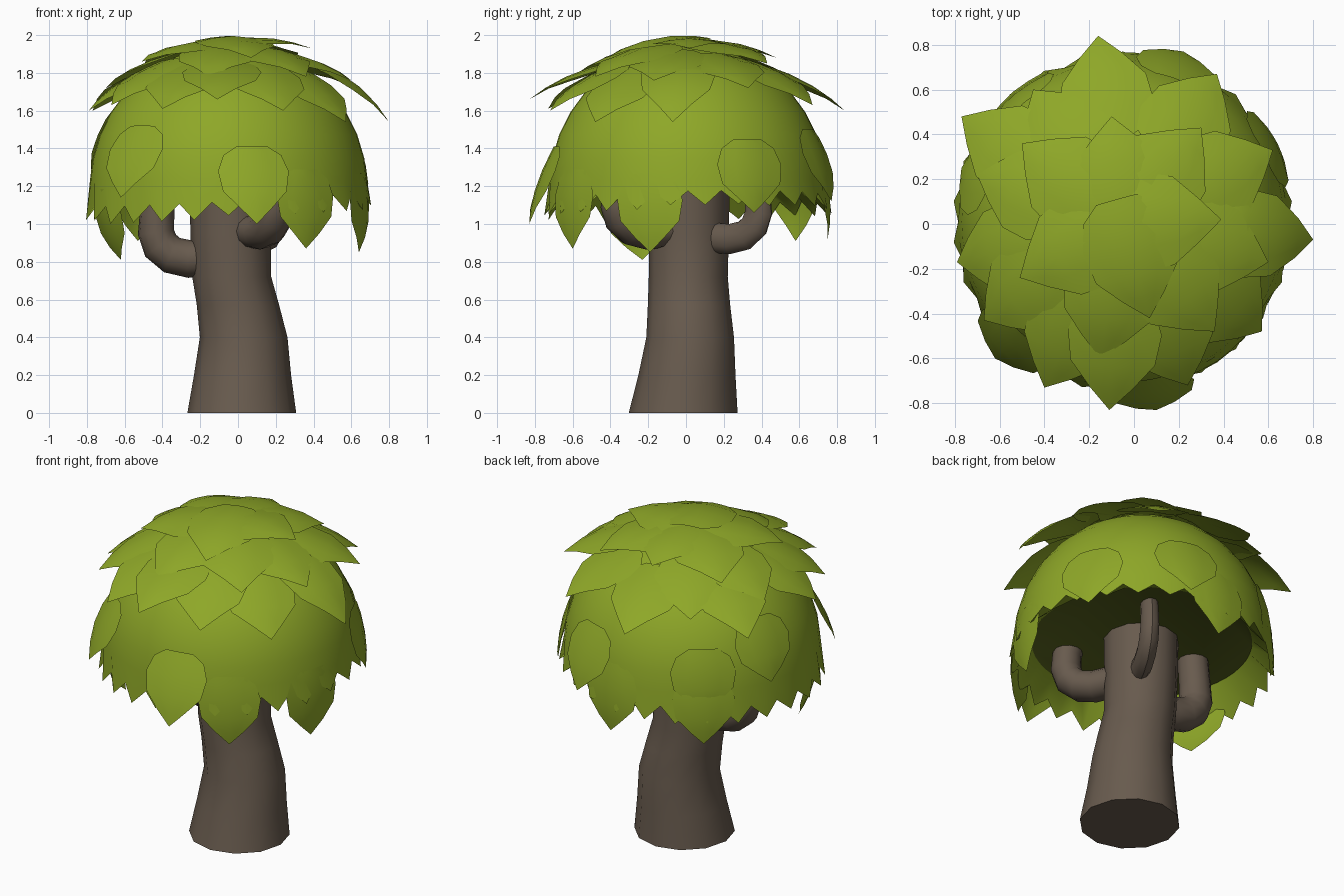
import bpy, bmesh, math, random
from mathutils import Vector

if "Cube" in bpy.data.objects:
    bpy.data.objects.remove(bpy.data.objects["Cube"])
random.seed(4)


def material(name, rgb):
    m = bpy.data.materials.new(name)
    m.diffuse_color = (*rgb, 1)
    m.use_nodes = True
    m.node_tree.nodes["Principled BSDF"].inputs["Base Color"].default_value = m.diffuse_color
    return m


GREEN = material("leaf green", (0.272, 0.388, 0.021))
DARK = material("dark green", (0.09, 0.115, 0.012))
BARK = material("bark brown", (0.138, 0.104, 0.076))


def finish(bm, name, mat, angle=40, recalc=True):
    if recalc:
        bmesh.ops.recalc_face_normals(bm, faces=bm.faces)
    me = bpy.data.meshes.new(name)
    bm.to_mesh(me)
    bm.free()
    ob = bpy.data.objects.new(name, me)
    me.materials.append(mat)
    bpy.context.collection.objects.link(ob)
    bpy.ops.object.select_all(action='DESELECT')
    ob.select_set(True)
    bpy.context.view_layer.objects.active = ob
    bpy.ops.object.shade_smooth_by_angle(angle=math.radians(angle))
    return ob


def bridge(bm, a, b):
    n = len(a)
    for i in range(n):
        bm.faces.new((a[i], a[(i + 1) % n], b[(i + 1) % n], b[i]))


def tube(name, pts, radii, side, squash=1.0, upright=False, sides=12):
    """Closed tube through pts; side is the horizontal axis of each ring."""
    bm = bmesh.new()
    pts = [Vector(p) for p in pts]
    rings = []
    for i, (p, r) in enumerate(zip(pts, radii)):
        t = pts[min(i + 1, len(pts) - 1)] - pts[max(i - 1, 0)]
        t = Vector((0, 0, 1)) if upright else t.normalized()
        other = t.cross(side).normalized()
        rings.append([bm.verts.new(p + r * (squash * math.cos(a) * side + math.sin(a) * other))
                      for a in (2 * math.pi * k / sides for k in range(sides))])
    for a, b in zip(rings, rings[1:]):
        bridge(bm, a, b)
    bm.faces.new(rings[0])
    bm.faces.new(rings[-1])
    return finish(bm, name, BARK)


# Trunk with a gentle S bend
tube("trunk",
     [(0.02, -0.015, 0), (0.024, 0.005, 0.2), (0.03, 0.022, 0.4), (0.0, 0.016, 0.57),
      (-0.033, 0.012, 0.72), (-0.04, 0.015, 0.95), (-0.04, 0.015, 1.24)],
     [0.288, 0.257, 0.232, 0.218, 0.209, 0.212, 0.217], Vector((1, 0, 0)), upright=True)


# Elbow branches
def branch(name, az, reach, z, r, squash=1.0):
    az = math.radians(az)
    out, side = Vector((math.cos(az), math.sin(az), 0)), Vector((-math.sin(az), math.cos(az), 0))
    path = [(reach - 0.31, 0.01), (reach - 0.17, 0), (reach - 0.08, 0.02), (reach - 0.02, 0.07),
            (reach + 0.005, 0.14), (reach, 0.23), (reach - 0.015, 1.24 - z)]
    tube(name, [out * d + Vector((0, 0, z + h)) for d, h in path],
         [r, r, r, r, r * 0.97, r * 0.92, r * 0.88], side, squash)


branch("left_branch", 176, 0.43, 0.815, 0.10)
branch("back_branch", 62, 0.43, 0.92, 0.08, 0.7)
branch("front_branch", -61, 0.41, 0.955, 0.09, 1.1)

# Canopy dome with toothed rim and flat dark underside
C, R, H = Vector((-0.05, 0.01, 1.19)), 0.735, 0.755


def dome(az, el, rho=1.0):
    return C + rho * Vector((R * math.cos(el) * math.cos(az), R * math.cos(el) * math.sin(az), H * math.sin(el)))


N = 52
bm = bmesh.new()
rings = []
for deg in (82, 72, 62, 52, 42, 32, 22, 12, 3):
    rings.append([bm.verts.new(dome(2 * math.pi * k / N, math.radians(deg))) for k in range(N)])
rim, inner = [], []
for k in range(N):
    a = 2 * math.pi * k / N
    tip = k % 2
    z = (1.065 - random.uniform(0, 0.025) if tip else 1.135) + 0.04 * math.cos(a) + 0.015 * math.sin(a)
    r = R + (0.025 if tip else 0.0)
    rim.append(bm.verts.new((C.x + r * math.cos(a), C.y + r * math.sin(a), z)))
    inner.append(bm.verts.new((C.x + 0.63 * math.cos(a), C.y + 0.63 * math.sin(a), 1.21)))
rings += [rim, inner]
for a, b in zip(rings, rings[1:]):
    bridge(bm, a, b)
bm.faces.new(rings[0])
bm.faces.new(inner).material_index = 1
canopy = finish(bm, "canopy_dome", GREEN, 50)
canopy.data.materials.append(DARK)


# Leaves: curved pointed sheets laid over the dome, given by their tip
def leaf(bm, tip, length=0.5, width=0.2, base=1.02, bulge=1.2):
    d = Vector(tip) - C
    az = math.atan2(d.y, d.x)
    q, h = math.hypot(d.x, d.y) / R, d.z / H
    el, rho = math.atan2(h, q), math.hypot(q, h)
    side = Vector((-math.sin(az), math.cos(az), 0))
    rows = []
    for t, w in ((0, 0.45), (0.12, 0.82), (0.35, 1), (0.62, 0.9), (0.82, 0.45)):
        e = el + (1 - t) * length / 0.75
        rh = base + (rho - base) * t ** bulge
        p, n = dome(az, e, rh), (dome(az, e) - C).normalized()
        row = []
        for s in (-1, -0.5, 0, 0.5, 1):
            x = s * w * width
            row.append(bm.verts.new(p + side * x - n * (x * x * 0.6 + abs(x) * 0.04)))
        rows.append(row)
    end = bm.verts.new(tip)
    for a, b in zip(rows, rows[1:]):
        for i in range(4):
            bm.faces.new((a[i], b[i], b[i + 1], a[i + 1]))
    for i in range(4):
        bm.faces.new((rows[-1][i], end, rows[-1][i + 1]))


def leaves(name, specs, **kw):
    bm = bmesh.new()
    for s in specs:
        leaf(bm, s, **kw)
    finish(bm, name, GREEN, 50, recalc=False)


leaves("crown_leaf", [(0.07, -0.42, 1.88)], length=0.54, width=0.21, base=1.065)
leaves("top_leaves", [(0.39, 0.02, 1.93), (-0.10, 0.48, 1.88), (-0.51, -0.24, 1.86), (-0.5, 0.36, 1.83),
                      (0.36, -0.48, 1.78), (-0.15, -0.6, 1.78), (0.3, 0.43, 1.85)], width=0.22, base=1.03)
leaves("right_leaf", [(0.80, -0.07, 1.54)], length=0.52, width=0.2, bulge=0.7)
leaves("upper_leaves", [(-0.16, 0.84, 1.60), (-0.77, 0.48, 1.60),
                        (-0.11, -0.83, 1.66), (0.62, 0.33, 1.72), (0.60, -0.17, 1.76),
                        (-0.40, -0.73, 1.61), (-0.67, -0.43, 1.63), (-0.79, -0.17, 1.6),
                        (0.37, 0.67, 1.63), (-0.7, 0.22, 1.72), (0.57, -0.48, 1.54),
                        (0.24, -0.72, 1.60), (-0.45, 0.6, 1.68)], length=0.44, width=0.21)
leaves("lower_leaves", [(-0.62, -0.60, 1.14), (0.10, -0.83, 1.0), (0.64, 0.36, 1.06),
                        (-0.53, 0.58, 1.10), (-0.77, 0.25, 1.24), (0.22, 0.77, 1.12)],
       length=0.38, width=0.19, base=1.015)
leaves("hanging_leaves", [(-0.62, -0.23, 0.81), (0.64, -0.19, 0.85), (0.36, -0.60, 0.87),
                          (-0.53, 0.58, 0.91), (0.0, 0.75, 0.92)],
       length=0.40, width=0.18, base=1.0)
